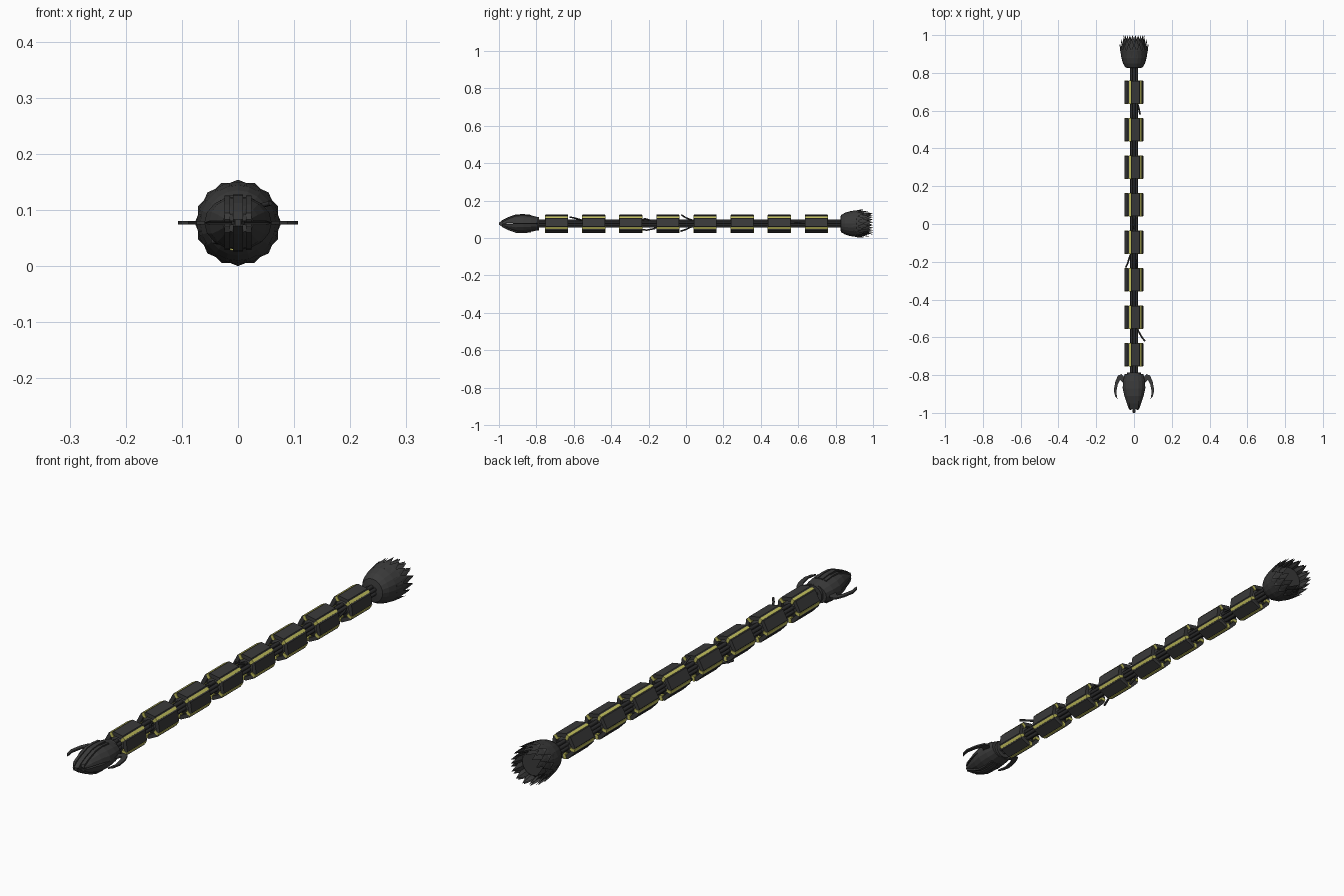
import bpy, math
from mathutils import Vector

if "Cube" in bpy.data.objects:
    bpy.data.objects.remove(bpy.data.objects["Cube"])

ZC = 0.077  # height of the long axis


def material(name, rgb):
    m = bpy.data.materials.new(name)
    m.diffuse_color = (*rgb, 1)
    m.use_nodes = True
    m.node_tree.nodes["Principled BSDF"].inputs["Base Color"].default_value = m.diffuse_color
    return m


GREY = material("dark grey", (0.042, 0.042, 0.042))
CABLE = material("cable black", (0.027, 0.027, 0.028))
YELLOW = material("dull yellow", (0.55, 0.53, 0.11))


def mesh(name, verts, faces, mat):
    me = bpy.data.meshes.new(name)
    me.from_pydata([tuple(v) for v in verts], [], faces)
    me.materials.append(mat)
    ob = bpy.data.objects.new(name, me)
    bpy.context.collection.objects.link(ob)
    bpy.ops.object.select_all(action='DESELECT')
    bpy.context.view_layer.objects.active = ob
    ob.select_set(True)
    bpy.ops.object.mode_set(mode='EDIT')
    bpy.ops.mesh.select_all(action='SELECT')
    bpy.ops.mesh.normals_make_consistent(inside=False)
    bpy.ops.object.mode_set(mode='OBJECT')
    return ob


def loft(name, rings, mat):
    """Skin equal-length rings of points and cap both ends."""
    n = len(rings[0])
    verts = [p for r in rings for p in r]
    faces = [(i * n + j, i * n + (j + 1) % n, (i + 1) * n + (j + 1) % n, (i + 1) * n + j)
             for i in range(len(rings) - 1) for j in range(n)]
    faces += [tuple(range(n)), tuple(range((len(rings) - 1) * n, len(rings) * n))]
    return mesh(name, verts, faces, mat)


def at(angle, r, t, y):
    """Point at radius r and tangential offset t around the long axis."""
    c, s = math.cos(angle), math.sin(angle)
    return Vector((r * c - t * s, y, ZC + r * s + t * c))


def bar(name, angle, section, y0, y1, mat):
    return loft(name, [[at(angle, r, t, y) for r, t in section] for y in (y0, y1)], mat)


def tube(name, points, radius, mat):
    cu = bpy.data.curves.new(name, 'CURVE')
    cu.dimensions = '3D'
    cu.bevel_depth = radius
    cu.bevel_resolution = 1
    cu.use_fill_caps = True
    sp = cu.splines.new('POLY')
    sp.points.add(len(points) - 1)
    for p, co in zip(sp.points, points):
        p.co = (*co, 1)
    cu.materials.append(mat)
    ob = bpy.data.objects.new(name, cu)
    bpy.context.collection.objects.link(ob)
    return ob


def disc(r, y, n=20):
    return [at(2 * math.pi * k / n, r, 0, y) for k in range(n)]


# Core cable bundle
tube("core_cable", [(0, -0.82, ZC), (0, 0.85, ZC)], 0.012, CABLE)
for k in range(6):
    a = math.radians(60 * k + 30)
    tube("outer_cable", [at(a, 0.0155, 0, -0.82), at(a, 0.0155, 0, 0.85)], 0.0072, CABLE)

# Eight armoured segments: five plates with yellow strips between them
PLATE = [(0.032, -0.023), (0.038, -0.026), (0.047, -0.021),
         (0.047, 0.021), (0.038, 0.026), (0.032, 0.023)]
STRIP = [(0.030, -0.0055), (0.050, -0.0055), (0.050, 0.0055), (0.030, 0.0055)]
for s in range(8):
    y = -0.692 + s * 0.1985
    loft("segment_hub", [disc(0.022, y - 0.052), disc(0.034, y - 0.046),
                         disc(0.034, y + 0.046), disc(0.022, y + 0.052)], GREY)
    for k in range(5):
        a = math.radians(8 + 72 * k)
        bar("segment_plate", a, PLATE, y - 0.06, y + 0.06, GREY)
        bar("segment_strip", a + math.radians(36), STRIP, y - 0.062, y + 0.062, YELLOW)

# Loose wire ends between segments
WIRES = [[(0.012, -0.53, 0.090), (0.022, -0.565, 0.098), (0.042, -0.60, 0.108), (0.058, -0.62, 0.112)],
         [(-0.012, -0.15, 0.062), (-0.022, -0.17, 0.050), (-0.034, -0.21, 0.042), (-0.044, -0.23, 0.045)],
         [(0.005, 0.035, 0.095), (0.004, 0.00, 0.108), (0.002, -0.025, 0.124)],
         [(-0.004, 0.03, 0.06), (-0.004, 0.00, 0.046), (-0.003, -0.03, 0.036)],
         [(0.012, 0.65, 0.080), (0.024, 0.62, 0.080), (0.032, 0.58, 0.078)],
         [(0.008, -0.24, 0.092), (0.014, -0.22, 0.104), (0.01, -0.19, 0.095)]]
for w in WIRES:
    tube("loose_wire", w, 0.0045, CABLE)

# Head: upper and lower jaw shells, (y, half width, half height)
HEAD = [(-0.795, 0.050, 0.036), (-0.83, 0.058, 0.044), (-0.87, 0.060, 0.048),
        (-0.91, 0.051, 0.046), (-0.95, 0.038, 0.032), (-0.98, 0.027, 0.017)]
for side, name in ((1, "upper_jaw"), (-1, "lower_jaw")):
    rings = []
    for y, w, h in HEAD:
        gap = 0.0 if y > -0.88 else 0.003
        rings.append([(w * math.cos(math.pi * k / 8), y,
                       ZC + side * (gap + (h - gap) * math.sin(math.pi * k / 8)))
                      for k in range(9)])
    loft(name, rings, GREY)
    # Raised ridges following the jaw profile
    for x, half, lift, tip in ((0, 0.009, 0.003, -0.998), (0.019, 0.005, 0.0005, -0.985),
                               (-0.019, 0.005, 0.0005, -0.985)):
        prof = [(y, h + lift) for y, w, h in HEAD[1:]] + [(tip, 0.006), (tip + 0.003, 0.002), (-0.83, 0.002)]
        loft("jaw_ridge", [[(x + d, y, ZC + side * h) for y, h in prof]
                           for d in (-half, half)], GREY)
tip = loft("nose_tip", [[(x, y, ZC + z) for x, z in ((-w, -h), (w, -h), (w, h), (-w, h))]
                        for y, w, h in ((-0.96, 0.012, 0.010), (-1.0, 0.005, 0.006))], GREY)
loft("head_collar", [disc(0.036, -0.785), disc(0.036, -0.80)], GREY)

# Flat curved mandibles on both sides
MANDIBLE = [(0.052, -0.81), (0.065, -0.795), (0.085, -0.802), (0.099, -0.835), (0.107, -0.88),
            (0.100, -0.912), (0.088, -0.926), (0.094, -0.89), (0.086, -0.85), (0.074, -0.825),
            (0.055, -0.845)]
for sx in (-1, 1):
    loft("mandible", [[(sx * x, y, ZC + z) for x, y in MANDIBLE] for z in (-0.003, 0.003)], GREY)

# Tail bulb, hollowed at the back
loft("tail_bulb", [disc(0.024, 0.825), disc(0.045, 0.828), disc(0.058, 0.85), disc(0.067, 0.88),
                   disc(0.071, 0.91), disc(0.064, 0.925), disc(0.045, 0.945)], GREY)


def spikes(name, n, base_y, base_r, mid_y, mid_r, tip_y, tip_r, turn):
    """Ring of overlapping pointed scales with a keeled outer face."""
    verts, faces = [], []
    for k in range(n):
        a = 2 * math.pi * (k + turn) / n
        w = base_r * math.tan(math.pi / n) * 1.15
        b = len(verts)
        verts += [at(a, base_r, -w, base_y), at(a, base_r, w, base_y),
                  at(a, mid_r, w, mid_y), at(a, tip_r, 0, tip_y), at(a, mid_r, -w, mid_y),
                  at(a, mid_r + 0.002, 0, mid_y), at(a, base_r - 0.007, 0, base_y),
                  at(a, mid_r - 0.006, 0, mid_y)]
        faces += [tuple(b + i for i in f) for f in
                  ((0, 1, 2, 5, 4), (5, 2, 3), (4, 5, 3), (7, 3, 2), (7, 4, 3),
                   (6, 7, 2, 1), (6, 0, 4, 7), (0, 6, 1))]
    return mesh(name, verts, faces, GREY)


# Layers of scales opening backwards
spikes("tail_spikes_outer", 16, 0.885, 0.066, 0.915, 0.071, 0.955, 0.077, 0)
spikes("tail_spikes_middle", 16, 0.90, 0.062, 0.94, 0.065, 0.982, 0.070, 0.5)
spikes("tail_spikes_inner", 12, 0.91, 0.050, 0.955, 0.053, 1.0, 0.058, 0.25)
